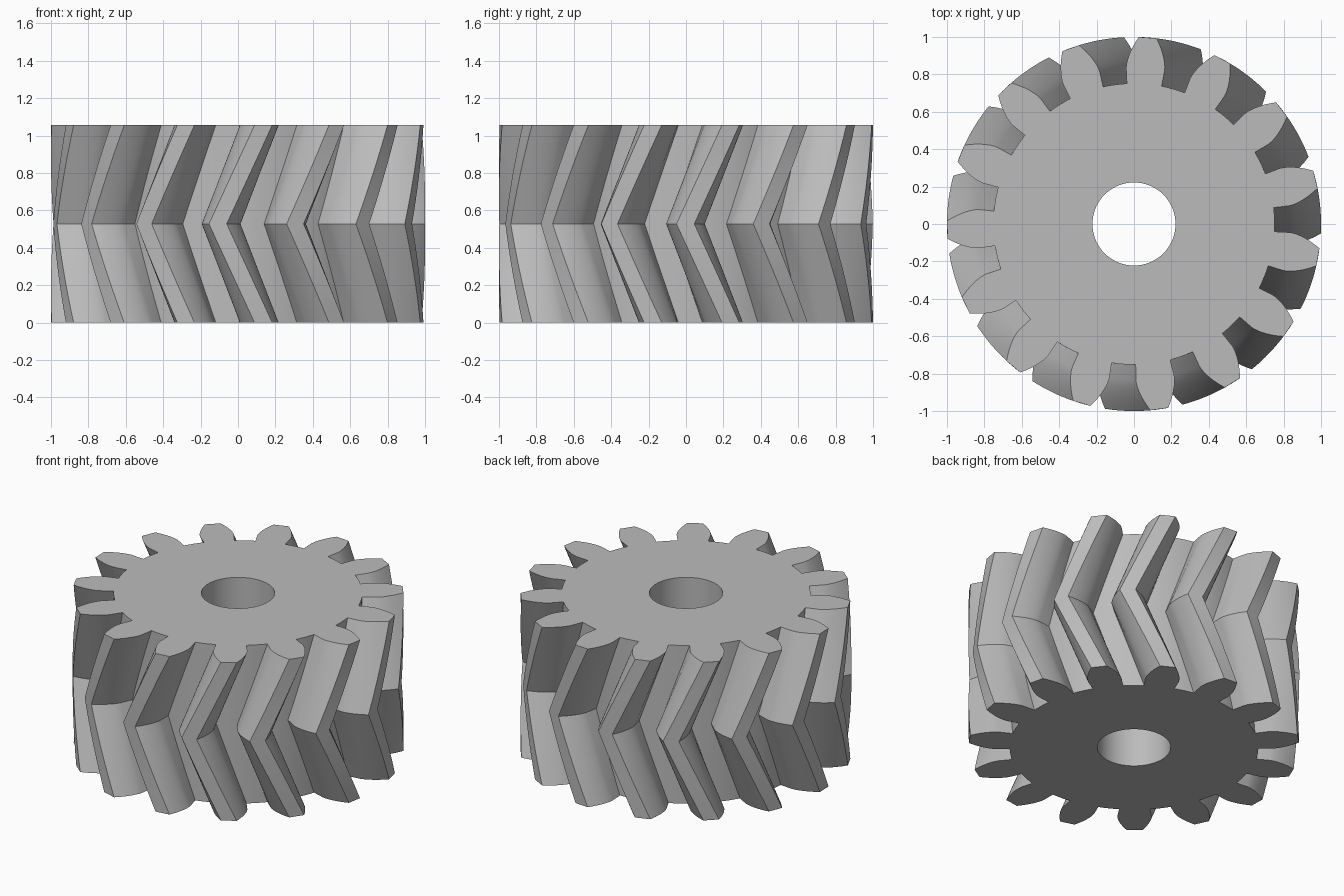
import bpy, bmesh
from math import radians, degrees, cos, sin, tan, acos, pi

cube = bpy.data.objects.get("Cube")
if cube:
    bpy.data.objects.remove(cube, do_unlink=True)

TEETH = 15
HEIGHT = 1.055
ROOT_R, BASE_R, TIP_R, BORE_R = 0.752, 0.835, 1.0, 0.222
BASE_HALF = 7.1          # half tooth angle at the base circle, degrees
START = 277.8            # direction of one tooth on the end faces
TWIST = 14.0             # turn of the chevron at mid height
FLANK_STEPS, ROOT_STEPS, SLICES, BORE_SIDES = 8, 4, 16, 72

steel = bpy.data.materials.new("grey_steel")
steel.use_nodes = True
grey = (0.5, 0.5, 0.5, 1)
steel.diffuse_color = grey
steel.node_tree.nodes["Principled BSDF"].inputs["Base Color"].default_value = grey


def tooth_profile():
    """Involute tooth and following root arc as (radius, angle) pairs."""
    flank = [(ROOT_R, BASE_HALF)]
    for i in range(FLANK_STEPS + 1):
        r = BASE_R + (TIP_R - BASE_R) * i / FLANK_STEPS
        a = acos(BASE_R / r)
        flank.append((r, BASE_HALF - degrees(tan(a) - a)))
    points = [(r, -a) for r, a in flank] + flank[::-1]
    gap = 360 / TEETH - 2 * BASE_HALF
    points += [(ROOT_R, BASE_HALF + gap * i / ROOT_STEPS) for i in range(1, ROOT_STEPS)]
    return points


def ring(bm, polar, z, turn=0):
    return [bm.verts.new((r * cos(radians(a + turn)), r * sin(radians(a + turn)), z))
            for r, a in polar]


def skin(bm, low, high):
    n = len(low)
    for i in range(n):
        j = (i + 1) % n
        bm.faces.new((low[i], low[j], high[j], high[i]))


def loop_edges(bm, verts):
    return [bm.edges.get((verts[i - 1], verts[i])) for i in range(len(verts))]


bm = bmesh.new()

# Toothed rim, twisted one way then back
outline = [(r, START + a + k * 360 / TEETH) for k in range(TEETH) for r, a in tooth_profile()]
rims = []
for s in range(SLICES + 1):
    t = s / SLICES
    rims.append(ring(bm, outline, HEIGHT * t, -TWIST * (1 - abs(2 * t - 1))))
for low, high in zip(rims, rims[1:]):
    skin(bm, low, high)

# Shaft bore
circle = [(BORE_R, 360 * i / BORE_SIDES) for i in range(BORE_SIDES)]
bore = [ring(bm, circle, z) for z in (0, HEIGHT)]
skin(bm, bore[1], bore[0])

# Flat end faces around the bore
for rim, hole, up in ((rims[0], bore[0], -1), (rims[-1], bore[1], 1)):
    bmesh.ops.triangle_fill(bm, use_beauty=True, normal=(0, 0, up),
                            edges=loop_edges(bm, rim) + loop_edges(bm, hole))
bmesh.ops.recalc_face_normals(bm, faces=bm.faces)

mesh = bpy.data.meshes.new("herringbone_gear")
bm.to_mesh(mesh)
bm.free()
mesh.materials.append(steel)
gear = bpy.data.objects.new("herringbone_gear", mesh)
bpy.context.collection.objects.link(gear)
bpy.context.view_layer.objects.active = gear
gear.select_set(True)
bpy.ops.object.shade_smooth_by_angle(angle=radians(20))
